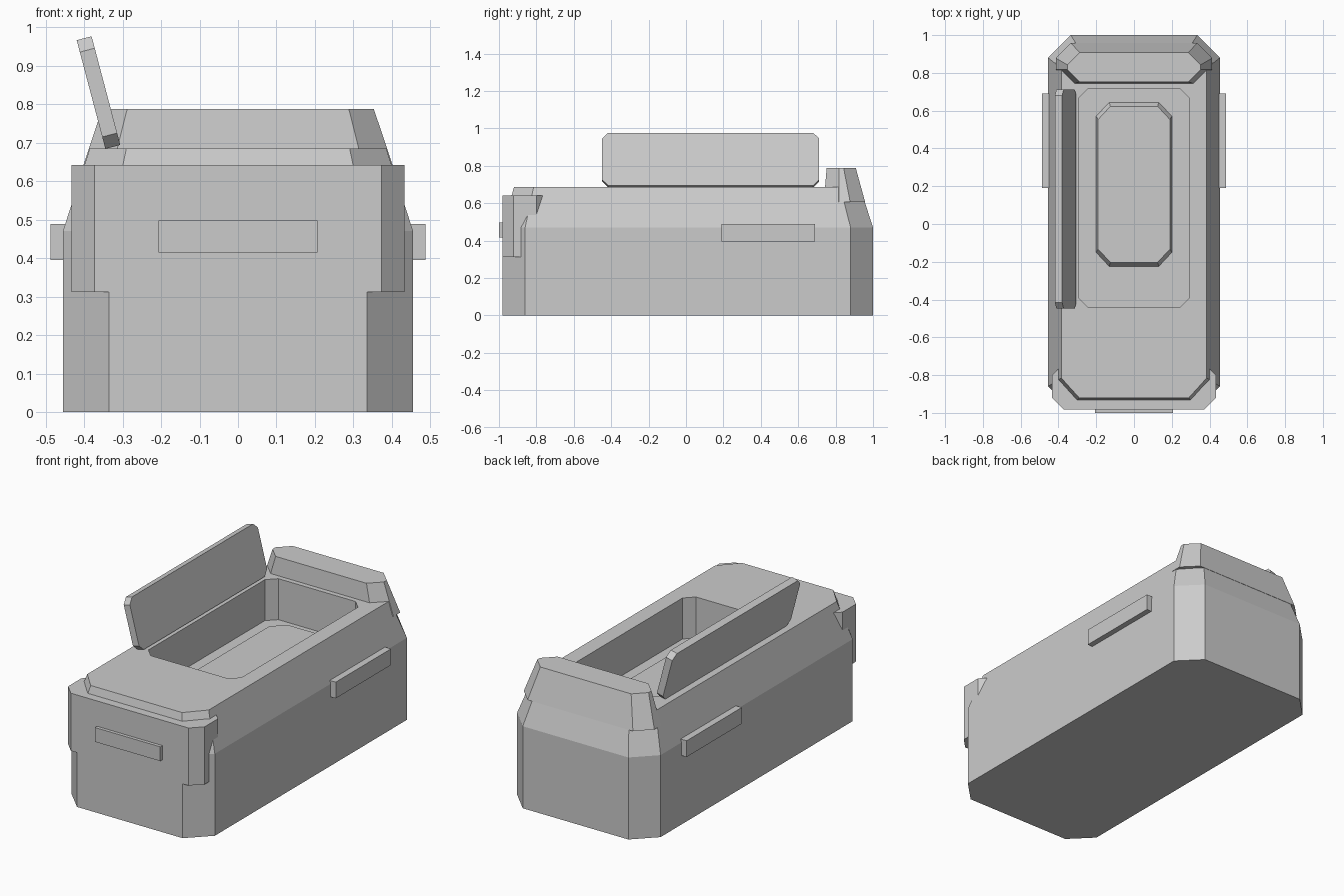
import bpy, bmesh, math
from mathutils import Matrix

if "Cube" in bpy.data.objects:
    bpy.data.objects.remove(bpy.data.objects["Cube"])

grey = bpy.data.materials.new("light grey")
grey.diffuse_color = (0.6, 0.6, 0.6, 1)
grey.use_nodes = True
grey.node_tree.nodes["Principled BSDF"].inputs["Base Color"].default_value = grey.diffuse_color


def octagon(hx, y0, y1, cx, cy):
    """Rectangle outline with cut corners, counter-clockwise."""
    return [(hx, y0 + cy), (hx, y1 - cy), (hx - cx, y1), (-hx + cx, y1),
            (-hx, y1 - cy), (-hx, y0 + cy), (-hx + cx, y0), (hx - cx, y0)]


def loft(name, rings, matrix=None):
    """Stack cut-corner rings (z, half width, y0, y1, corner x, corner y) into a solid."""
    bm = bmesh.new()
    loops = [[bm.verts.new((x, y, r[0])) for x, y in octagon(*r[1:])] for r in rings]
    for a, b in zip(loops, loops[1:]):
        for i in range(8):
            j = (i + 1) % 8
            bm.faces.new((a[i], a[j], b[j], b[i]))
    bm.faces.new(loops[0][::-1])
    bm.faces.new(loops[-1])
    if matrix:
        bm.transform(matrix)
    bmesh.ops.recalc_face_normals(bm, faces=bm.faces)
    return finish(name, bm)


def box(name, x0, x1, y0, y1, z0, z1):
    bm = bmesh.new()
    bmesh.ops.create_cube(bm, size=1)
    for v in bm.verts:
        v.co = (x1 if v.co.x > 0 else x0, y1 if v.co.y > 0 else y0, z1 if v.co.z > 0 else z0)
    return finish(name, bm)


def finish(name, bm):
    me = bpy.data.meshes.new(name)
    bm.to_mesh(me)
    bm.free()
    me.materials.append(grey)
    ob = bpy.data.objects.new(name, me)
    bpy.context.collection.objects.link(ob)
    return ob


# Main body with tapered shoulders
body = loft("body", [(0, 0.455, -0.98, 1.0, 0.12, 0.12),
                     (0.47, 0.455, -0.98, 1.0, 0.12, 0.12),
                     (0.685, 0.385, -0.92, 0.93, 0.095, 0.105)])

# Open compartment cut into the top
cutter = loft("compartment_cutter", [(0.45, 0.295, -0.44, 0.715, 0.05, 0.05),
                                     (0.9, 0.295, -0.44, 0.715, 0.05, 0.05)])
cutter.hide_render = True
mod = body.modifiers.new("compartment", 'BOOLEAN')
mod.operation = 'DIFFERENCE'
mod.solver = 'EXACT'
mod.object = cutter
bpy.context.view_layer.objects.active = body
bpy.ops.object.modifier_apply(modifier=mod.name)
bpy.data.objects.remove(cutter)

# Raised pad on the compartment floor
loft("floor_pad", [(0.44, 0.203, -0.23, 0.65, 0.07, 0.075),
                   (0.488, 0.19, -0.203, 0.623, 0.065, 0.07)])

# Front collar, standing proud of the sloping shoulders
loft("front_collar", [(0.312, 0.433, -0.981, -0.74, 0.06, 0.06),
                      (0.642, 0.433, -0.981, -0.74, 0.06, 0.06)])

# Raised rear collar, following the body taper
loft("rear_collar", [(0.605, 0.414, 0.737, 0.958, 0.08, 0.08),
                     (0.787, 0.353, 0.752, 0.908, 0.065, 0.065)])

# Open lid leaning outward along the left edge
lid_place = (Matrix.Translation((-0.3625, 0.132, 0.83))
             @ Matrix.Rotation(math.radians(-14.8), 4, 'Y')
             @ Matrix.Rotation(math.radians(90), 4, 'Y'))
loft("lid", [(-0.02, 0.146, -0.58, 0.58, 0.032, 0.032),
             (0.02, 0.146, -0.58, 0.58, 0.032, 0.032)], lid_place)

# Front plate and side handles
box("front_plate", -0.207, 0.207, -1.0, -0.95, 0.415, 0.497)
for side, name in ((-1, "left_handle"), (1, "right_handle")):
    xs = sorted((side * 0.41, side * 0.487))
    box(name, xs[0], xs[1], 0.19, 0.69, 0.395, 0.488)
